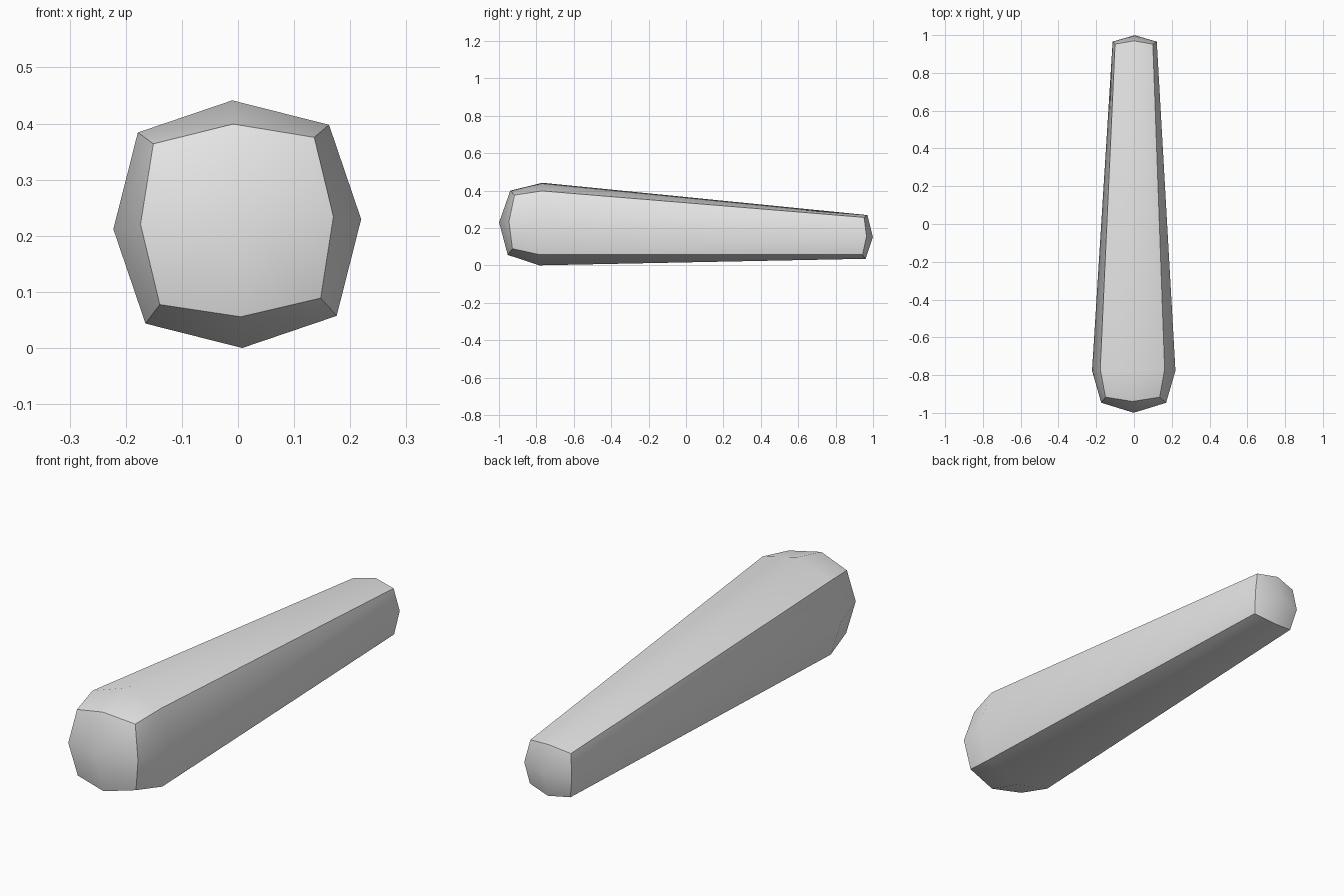
import bpy, bmesh, math
from mathutils import Matrix, Vector

old = bpy.data.objects.get("Cube")
if old:
    bpy.data.objects.remove(old, do_unlink=True)

grey = bpy.data.materials.new("light_grey")
grey.use_nodes = True
colour = (0.8, 0.8, 0.8, 1)
grey.diffuse_color = colour
grey.node_tree.nodes["Principled BSDF"].inputs["Base Color"].default_value = colour

bm = bmesh.new()


def ring(mid, corner, y_mid, y_corner):
    """Rounded square of eight points: side middles alternate with corners."""
    points = []
    for i in range(8):
        a = i * math.pi / 4
        is_corner = i % 2
        r = corner * math.sqrt(2) if is_corner else mid
        y = y_corner if is_corner else y_mid
        points.append(bm.verts.new((r * math.cos(a), y, r * math.sin(a))))
    return points


def cap(loop, y):
    """Shallow domed end made of four quads around a centre point."""
    centre = bm.verts.new((0, y, 0))
    for i in range(0, 8, 2):
        bm.faces.new((centre, loop[i], loop[i + 1], loop[(i + 2) % 8]))


# Tapered bar: front end, widest section, narrow back end
rings = [
    ring(0.172, 0.1435, -0.947, -0.923),
    ring(0.221, 0.1705, -0.777, -0.777),
    ring(0.117, 0.1, 0.966, 0.949),
]
for a, b in zip(rings, rings[1:]):
    for i in range(8):
        j = (i + 1) % 8
        bm.faces.new((a[i], a[j], b[j], b[i]))
cap(rings[0], -1)
cap(rings[-1], 1)
bmesh.ops.recalc_face_normals(bm, faces=bm.faces)

# The bar lies down, slightly rolled and sloping to the back
pose = (Matrix.Translation(Vector((0.001, 0, 0.19)))
        @ Matrix.Rotation(-0.003, 4, "Z")
        @ Matrix.Rotation(-0.0395, 4, "X")
        @ Matrix.Rotation(math.radians(-2.3), 4, "Y"))
bmesh.ops.transform(bm, matrix=pose, verts=bm.verts)

mesh = bpy.data.meshes.new("tapered_bar")
bm.to_mesh(mesh)
bm.free()
mesh.materials.append(grey)
bar = bpy.data.objects.new("tapered_bar", mesh)
bpy.context.collection.objects.link(bar)

# Smooth across each side, sharp between sides
bpy.ops.object.select_all(action="DESELECT")
bar.select_set(True)
bpy.context.view_layer.objects.active = bar
bpy.ops.object.shade_smooth_by_angle(angle=math.radians(42))
